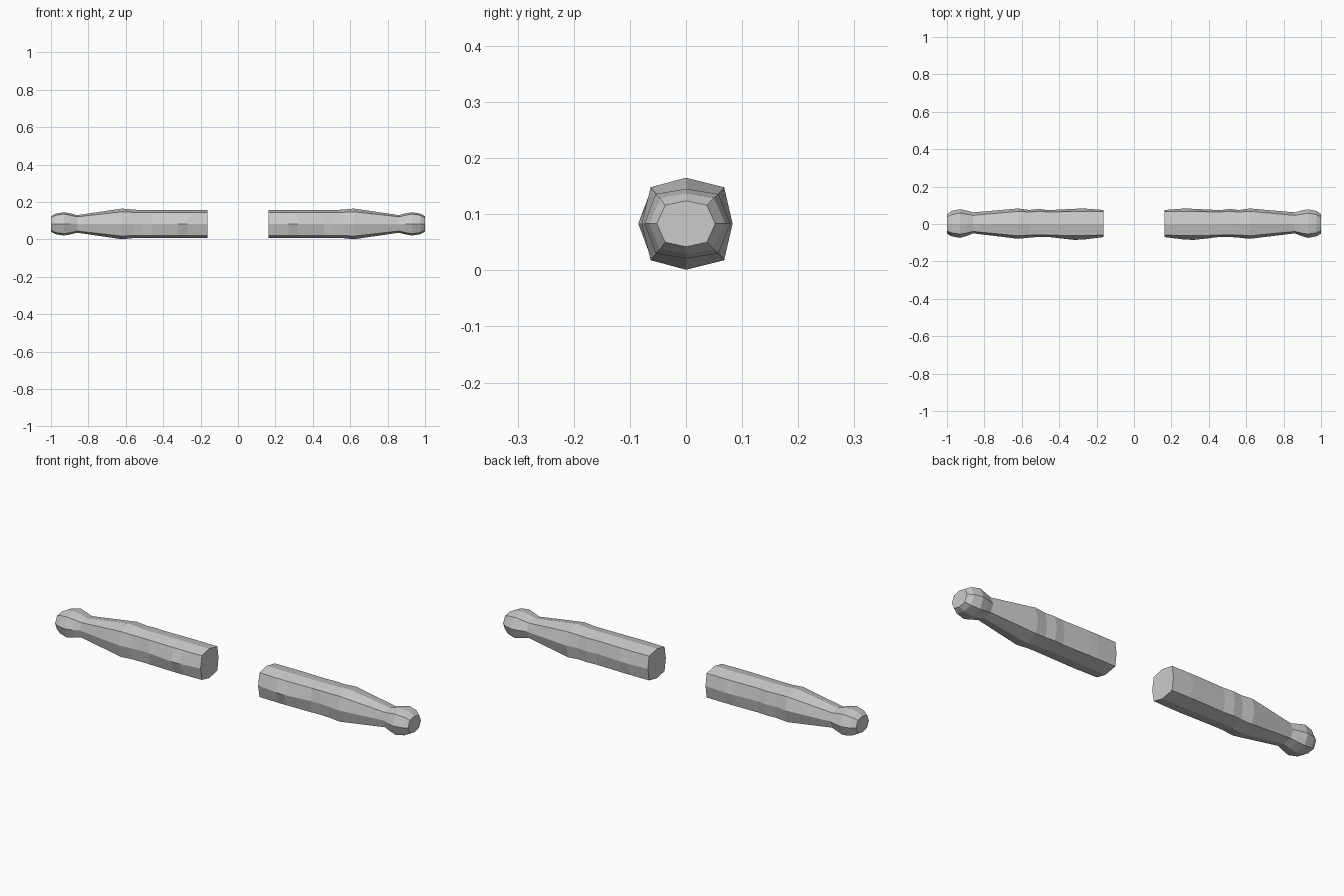
import bpy
import bmesh

cube = bpy.data.objects.get("Cube")
if cube:
    bpy.data.objects.remove(cube, do_unlink=True)

# Single pale grey material
GREY = (0.6, 0.6, 0.6, 1.0)
grey = bpy.data.materials.new("pale_grey")
grey.diffuse_color = GREY
grey.use_nodes = True
bsdf = next(n for n in grey.node_tree.nodes if n.type == 'BSDF_PRINCIPLED')
bsdf.inputs["Base Color"].default_value = GREY
bsdf.inputs["Roughness"].default_value = 0.8

AXIS_Z = 0.083

# Octagonal rings from the cut upper end to the rounded tip:
# x, half height, corner half height, front, front corner, back, back corner
RINGS = [
    (0.163, 0.075, 0.062, 0.070, 0.059, 0.075, 0.066),
    (0.27, 0.075, 0.062, 0.083, 0.062, 0.083, 0.067),
    (0.32, 0.075, 0.062, 0.085, 0.062, 0.081, 0.067),
    (0.46, 0.075, 0.062, 0.069, 0.059, 0.074, 0.064),
    (0.51, 0.075, 0.062, 0.069, 0.058, 0.081, 0.068),
    (0.56, 0.076, 0.062, 0.073, 0.059, 0.075, 0.064),
    (0.62, 0.082, 0.065, 0.079, 0.063, 0.083, 0.068),
    (0.86, 0.047, 0.038, 0.050, 0.040, 0.062, 0.046),
    (0.895, 0.056, 0.046, 0.064, 0.048, 0.072, 0.052),
    (0.93, 0.062, 0.053, 0.074, 0.054, 0.079, 0.058),
    (0.975, 0.055, 0.046, 0.066, 0.047, 0.070, 0.050),
    (1.00, 0.041, 0.033, 0.052, 0.037, 0.052, 0.037),
]


def build_arm(name, side):
    """Loft the rings into a closed arm; side is +1 (left) or -1 (right)."""
    bm = bmesh.new()
    loops = []
    for x, h, ch, f, cf, b, cb in RINGS:
        section = [(0, h), (cb, ch), (b, 0), (cb, -ch),
                   (0, -h), (-cf, -ch), (-f, 0), (-cf, ch)]
        loops.append([bm.verts.new((side * x, y, AXIS_Z + z)) for y, z in section])

    # Skin between neighbouring rings
    for a, b in zip(loops, loops[1:]):
        for i in range(8):
            j = (i + 1) % 8
            bm.faces.new((a[i], a[j], b[j], b[i]))

    # Flat caps at the cut end and the tip
    bm.faces.new(loops[0])
    bm.faces.new(loops[-1])
    bmesh.ops.recalc_face_normals(bm, faces=bm.faces[:])

    mesh = bpy.data.meshes.new(name)
    bm.to_mesh(mesh)
    bm.free()
    mesh.materials.append(grey)
    arm = bpy.data.objects.new(name, mesh)
    bpy.context.collection.objects.link(arm)
    return arm


# Mirrored pair of arms
build_arm("left_arm", 1)
build_arm("right_arm", -1)
